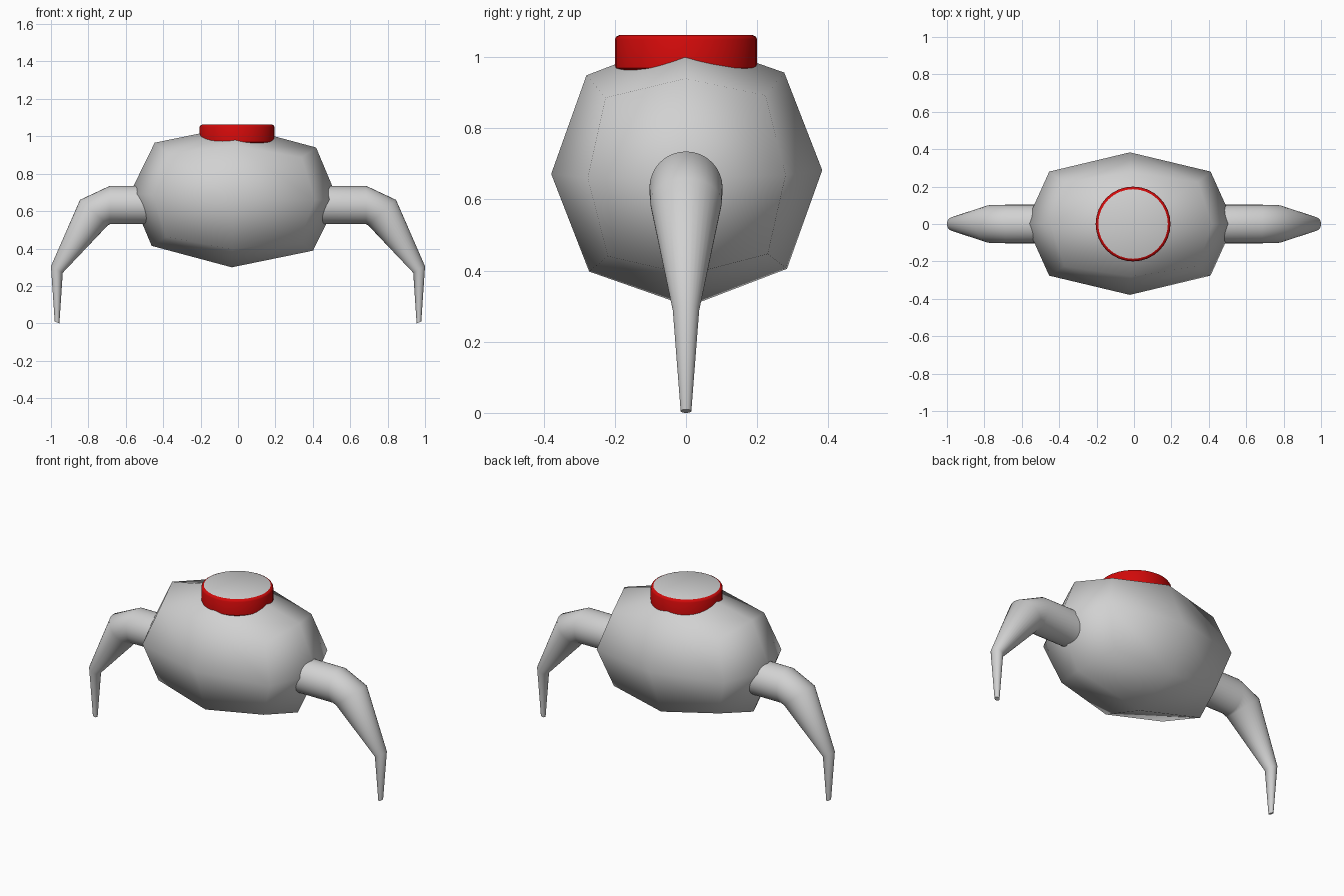
import bpy, bmesh, math
from mathutils import Matrix, Vector

if "Cube" in bpy.data.objects:
    bpy.data.objects.remove(bpy.data.objects["Cube"])


def material(name, rgb):
    m = bpy.data.materials.new(name)
    m.diffuse_color = (*rgb, 1)
    m.use_nodes = True
    m.node_tree.nodes["Principled BSDF"].inputs["Base Color"].default_value = m.diffuse_color
    return m


GREY = material("light grey", (0.64, 0.64, 0.64))
RED = material("red", (0.64, 0.003, 0.003))


def finish(name, bm, *mats, smooth=True):
    bmesh.ops.recalc_face_normals(bm, faces=bm.faces)
    mesh = bpy.data.meshes.new(name)
    bm.to_mesh(mesh)
    bm.free()
    for m in mats:
        mesh.materials.append(m)
    for p in mesh.polygons:
        p.use_smooth = smooth
    ob = bpy.data.objects.new(name, mesh)
    bpy.context.collection.objects.link(ob)
    return ob


def sharpen(ob, degrees):
    bpy.ops.object.select_all(action='DESELECT')
    ob.select_set(True)
    bpy.context.view_layer.objects.active = ob
    bpy.ops.object.shade_smooth_by_angle(angle=math.radians(degrees))


# Body: cube split once and rounded, with tips, edge midpoints and corners
# scaled separately along each axis
bm = bmesh.new()
bmesh.ops.create_cube(bm, size=2)
bmesh.ops.subdivide_edges(bm, edges=bm.edges[:], cuts=1, use_grid_fill=True)
half = Vector((0.557, 0.381, 0.378))
ratio_x = {1: 1.0, 2: 0.775, 3: 0.64}
ratio_yz = {1: 1.0, 2: 0.73, 3: 0.59}
for v in bm.verts:
    n = sum(abs(c) > 0.5 for c in v.co)
    v.co = Vector((v.co.x * half.x * ratio_x[n],
                   v.co.y * half.y * ratio_yz[n],
                   v.co.z * half.z * ratio_yz[n]))
tilt = Matrix.Rotation(math.radians(1.7), 4, 'Y') @ Matrix.Rotation(math.radians(0.8), 4, 'X')
bm.transform(Matrix.Translation((-0.022, 0.002, 0.677)) @ tilt)
finish("body", bm, GREY)


# Legs: round rings (outer x, z to inner x, z, half depth) joined in a chain
RINGS = [((0.42, 0.735), (0.42, 0.53), 0.103),
         ((0.685, 0.735), (0.685, 0.53), 0.103),
         ((0.845, 0.66), (0.695, 0.525), 0.101),
         ((1.0, 0.305), (0.937, 0.27), 0.037),
         ((0.98, 0.01), (0.955, 0.0), 0.015)]
SIDES = 32


def leg(name, side):
    bm = bmesh.new()
    rings = []
    for outer, inner, depth in RINGS:
        o = Vector((outer[0], 0, outer[1]))
        i = Vector((inner[0], 0, inner[1]))
        ring = []
        for k in range(SIDES):
            a = 2 * math.pi * k / SIDES
            p = (o + i) / 2 + (o - i) / 2 * math.cos(a)
            ring.append(bm.verts.new((side * p.x, depth * math.sin(a), p.z)))
        rings.append(ring)
    for r, s in zip(rings, rings[1:]):
        for k in range(SIDES):
            j = (k + 1) % SIDES
            bm.faces.new((r[k], r[j], s[j], s[k]))
    bm.faces.new(rings[0])
    bm.faces.new(rings[-1])
    sharpen(finish(name, bm, GREY), 60)


leg("right_leg", 1)
leg("left_leg", -1)

# Button collar: red disc with rounded rim and a grey top face
bm = bmesh.new()
profile = [(0.19, 0.96), (0.20, 0.97), (0.20, 1.05), (0.196, 1.058), (0.186, 1.063)]
rings = [[bm.verts.new((r * math.cos(2 * math.pi * k / 32) - 0.005,
                        r * math.sin(2 * math.pi * k / 32), z)) for k in range(32)]
         for r, z in profile]
for r, s in zip(rings, rings[1:]):
    for k in range(32):
        j = (k + 1) % 32
        bm.faces.new((r[k], r[j], s[j], s[k]))
bm.faces.new(rings[0])
bm.faces.new(rings[-1]).material_index = 1
sharpen(finish("top_button", bm, RED, GREY), 40)
